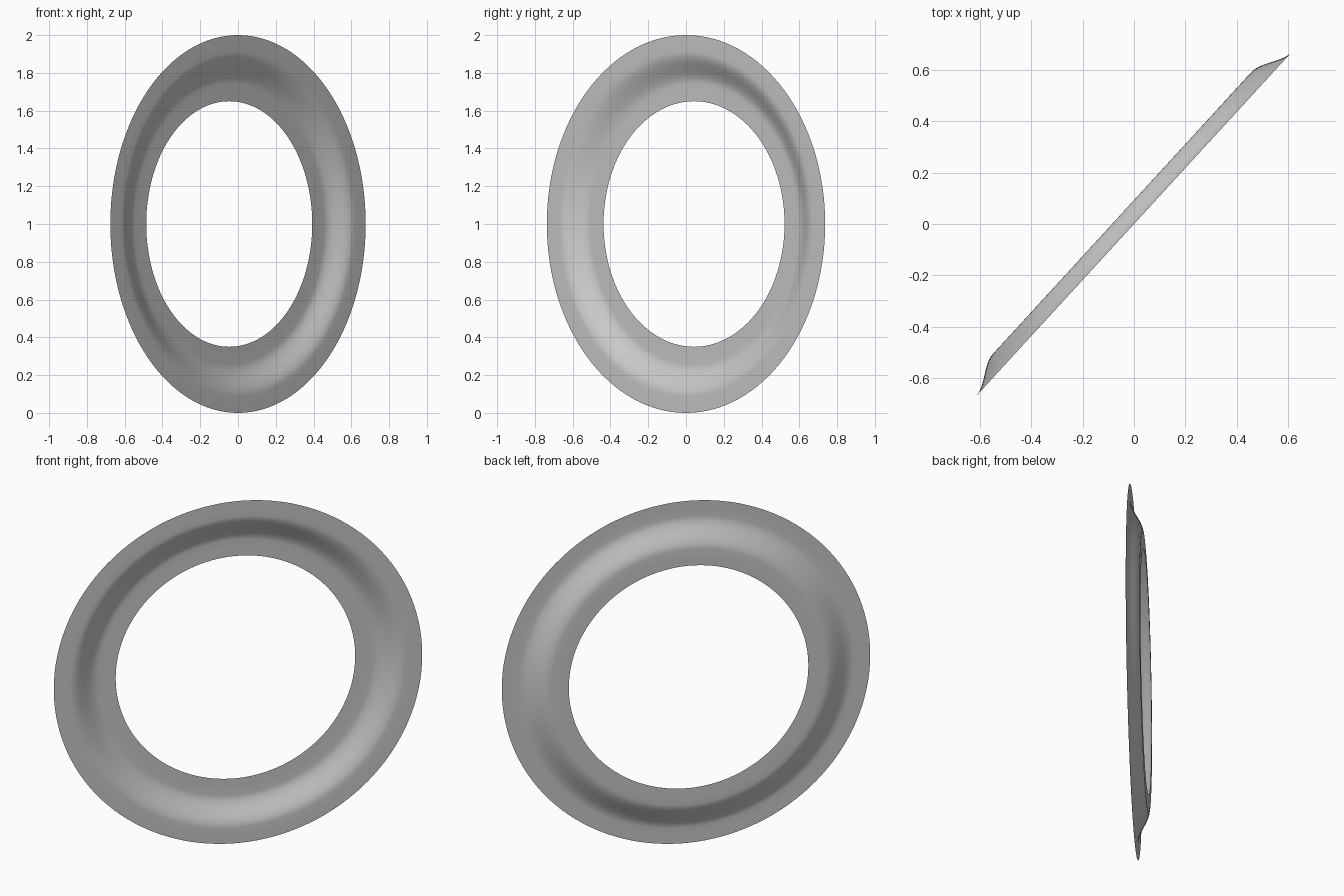
import bpy, bmesh, math
from mathutils import Vector

if "Cube" in bpy.data.objects:
    bpy.data.objects.remove(bpy.data.objects["Cube"])

# Frame of the ring: in-plane horizontal direction, and its back-facing normal
ANG = math.atan2(0.737, 0.676)
U = Vector((math.cos(ANG), math.sin(ANG), 0))
N = Vector((-math.sin(ANG), math.cos(ANG), 0))
UP = Vector((0, 0, 1))
SEGMENTS = 128
DEPTH = 0.063


def height(r):
    """Smooth step from the flat outer rim to the raised inner lip."""
    t = min(1, max(0, (0.91 - r) / (0.91 - 0.745)))
    return DEPTH * t * t * (3 - 2 * t)


# Thin dished ring: radial profile swept around the centre
radii = [1.0, 0.95] + [0.91 - 0.165 * i / 14 for i in range(15)] + [0.70, 0.65]
bm = bmesh.new()
loops = []
for r in radii:
    loop = []
    for i in range(SEGMENTS):
        a = 2 * math.pi * i / SEGMENTS
        loop.append(bm.verts.new(U * r * math.cos(a) + UP * (1 + r * math.sin(a)) + N * height(r)))
    loops.append(loop)
for a, b in zip(loops, loops[1:]):
    for i in range(SEGMENTS):
        j = (i + 1) % SEGMENTS
        bm.faces.new((a[i], b[i], b[j], a[j])).smooth = True
bm.normal_update()
# Face the raised side outwards
if sum(f.normal.dot(N) for f in bm.faces) < 0:
    bmesh.ops.reverse_faces(bm, faces=bm.faces)

mesh = bpy.data.meshes.new("dished_ring")
bm.to_mesh(mesh)
bm.free()
ring = bpy.data.objects.new("dished_ring", mesh)
bpy.context.collection.objects.link(ring)
